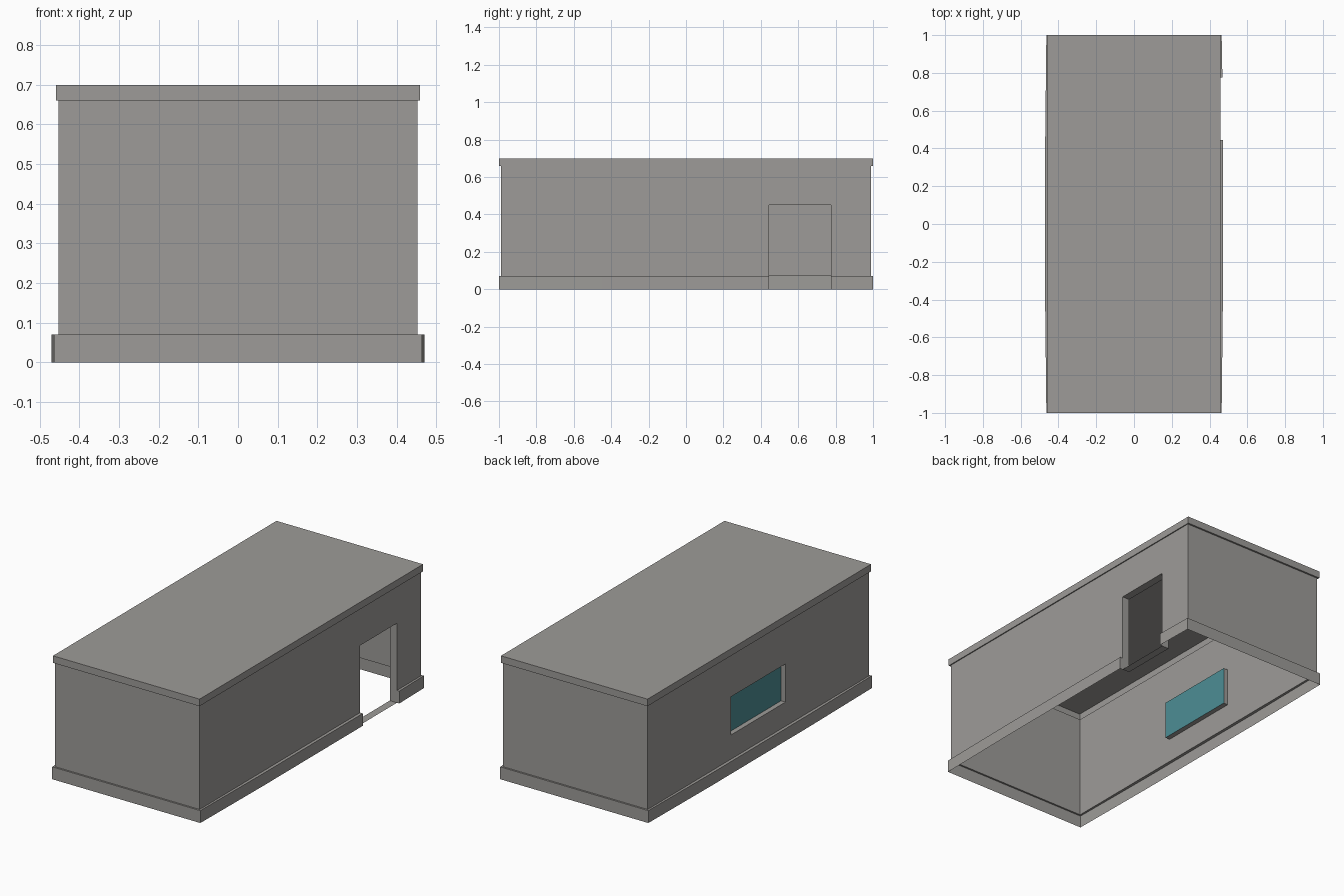
import bpy
import bmesh
from mathutils import Vector

if "Cube" in bpy.data.objects:
    bpy.data.objects.remove(bpy.data.objects["Cube"])


def material(name, rgb):
    m = bpy.data.materials.new(name)
    m.diffuse_color = (*rgb, 1.0)
    m.use_nodes = True
    m.node_tree.nodes["Principled BSDF"].inputs["Base Color"].default_value = m.diffuse_color
    return m


concrete = material("concrete_grey", (0.34, 0.33, 0.315))
glass = material("teal_glass", (0.075, 0.27, 0.30))

# Main dimensions
WX, WY = 0.453, 0.99          # wall half sizes
RX, RY = 0.459, 1.0           # roof half sizes
Z1, Z2, Z3 = 0.07, 0.66, 0.70  # plinth top, wall top, roof top
D0, D1, DZ = 0.445, 0.775, 0.45           # doorway
W0, W1, WZ0, WZ1 = -0.243, 0.243, 0.207, 0.423  # window
DOOR_IN, GLASS_X = 0.408, -0.425


def quad(bm, pts, normal):
    """Add a face whose winding agrees with the given direction."""
    f = bm.faces.new([bm.verts.new(p) for p in pts])
    f.normal_update()
    if f.normal.dot(Vector(normal)) < 0:
        f.normal_flip()


def finish(bm, name, mat):
    bmesh.ops.remove_doubles(bm, verts=bm.verts, dist=1e-5)
    me = bpy.data.meshes.new(name)
    bm.to_mesh(me)
    bm.free()
    me.materials.append(mat)
    ob = bpy.data.objects.new(name, me)
    bpy.context.collection.objects.link(ob)


def side_wall(bm, x, ys, zs, hole):
    """Side wall as a grid of panels, leaving out the hole cells."""
    for i in range(len(ys) - 1):
        for j in range(len(zs) - 1):
            if (i, j) != hole:
                a, b, c, d = ys[i], ys[i + 1], zs[j], zs[j + 1]
                quad(bm, [(x, a, c), (x, b, c), (x, b, d), (x, a, d)], (x, 0, 0))


def reveal(bm, xa, xb, y0, y1, z0, z1):
    """Four lining faces of an opening, facing into it."""
    for y, n in ((y0, 1), (y1, -1)):
        quad(bm, [(xa, y, z0), (xb, y, z0), (xb, y, z1), (xa, y, z1)], (0, n, 0))
    for z, n in ((z0, 1), (z1, -1)):
        quad(bm, [(xa, y0, z), (xb, y0, z), (xb, y1, z), (xa, y1, z)], (0, 0, n))


# Walls: thin shell with a doorway on the right and a window on the left
bm = bmesh.new()
side_wall(bm, WX, [-WY, D0, D1, WY], [Z1, DZ, Z2], (1, 0))
side_wall(bm, -WX, [-WY, W0, W1, WY], [Z1, WZ0, WZ1, Z2], (1, 1))
for s in (-1, 1):
    y = s * WY
    quad(bm, [(-WX, y, Z1), (WX, y, Z1), (WX, y, Z2), (-WX, y, Z2)], (0, s, 0))
finish(bm, "walls", concrete)

# Plinth: slightly bowed skirting with a ledge, broken at the doorway
bm = bmesh.new()
right = [(0.464, -1), (0.47, -0.45), (0.47, D0), (0.468, D1), (0.464, 1)]
left = [(-0.464, -1), (-0.47, -0.45), (-0.47, 0.45), (-0.464, 1)]
for s, line in ((1, right), (-1, left)):
    for (xa, ya), (xb, yb) in zip(line, line[1:]):
        if s == 1 and ya == D0:
            continue
        quad(bm, [(xa, ya, 0), (xb, yb, 0), (xb, yb, Z1), (xa, ya, Z1)], (s, 0, 0))
        ia = max(-WY, min(WY, ya))
        ib = max(-WY, min(WY, yb))
        quad(bm, [(xa, ya, Z1), (xb, yb, Z1), (s * WX, ib, Z1), (s * WX, ia, Z1)],
             (0, 0, 1))
for s in (-1, 1):
    quad(bm, [(-0.464, s, 0), (0.464, s, 0), (0.464, s, Z1), (-0.464, s, Z1)], (0, s, 0))
    quad(bm, [(-0.464, s, Z1), (0.464, s, Z1), (WX, s * WY, Z1), (-WX, s * WY, Z1)],
         (0, 0, 1))
for (x, y), n in ((right[2], 1), (right[3], -1)):
    quad(bm, [(WX, y, 0), (x, y, 0), (x, y, Z1), (WX, y, Z1)], (0, n, 0))
finish(bm, "plinth", concrete)

# Roof: shallow cap open below, with a thin overhang
bm = bmesh.new()
roof = [(-RX, -RY), (RX, -RY), (RX, RY), (-RX, RY)]
inner = [(-WX, -WY), (WX, -WY), (WX, WY), (-WX, WY)]
quad(bm, [(x, y, Z3) for x, y in roof], (0, 0, 1))
for i in range(4):
    a, b, c, d = roof[i], roof[(i + 1) % 4], inner[(i + 1) % 4], inner[i]
    quad(bm, [(*a, Z2), (*b, Z2), (*b, Z3), (*a, Z3)], (a[0] + b[0], a[1] + b[1], 0))
    quad(bm, [(*a, Z2), (*b, Z2), (*c, Z2), (*d, Z2)], (0, 0, -1))
finish(bm, "roof", concrete)

# Doorway and window linings
bm = bmesh.new()
reveal(bm, DOOR_IN, WX, D0, D1, 0, DZ)
finish(bm, "door_lining", concrete)
bm = bmesh.new()
reveal(bm, -WX, GLASS_X, W0, W1, WZ0, WZ1)
finish(bm, "window_lining", concrete)

# Window pane
bm = bmesh.new()
quad(bm, [(GLASS_X, W0, WZ0), (GLASS_X, W1, WZ0), (GLASS_X, W1, WZ1), (GLASS_X, W0, WZ1)],
     (-1, 0, 0))
finish(bm, "window_pane", glass)
